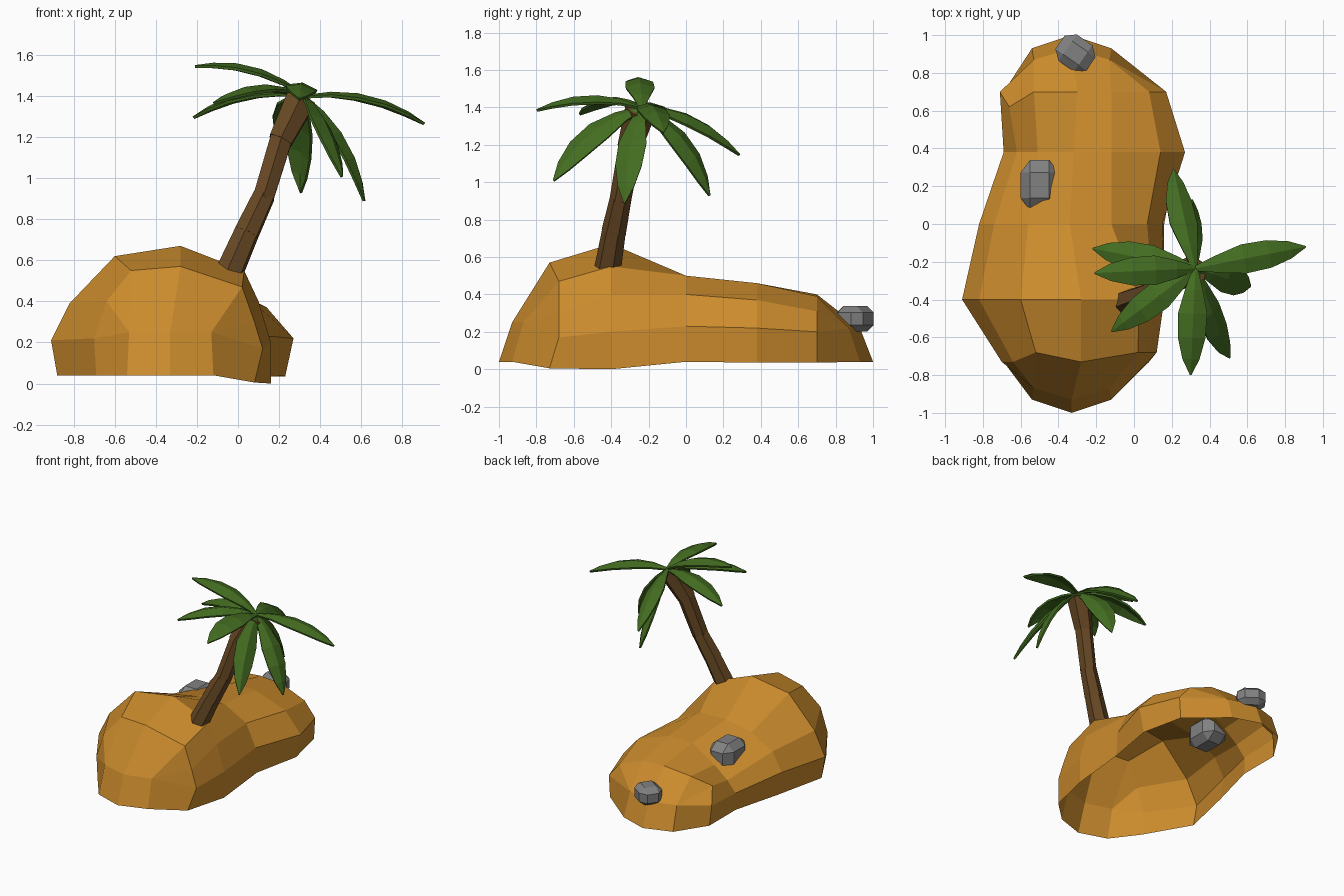
import bpy, bmesh, math
from mathutils import Vector, Matrix

if "Cube" in bpy.data.objects:
    bpy.data.objects.remove(bpy.data.objects["Cube"])


def material(name, rgb):
    m = bpy.data.materials.new(name)
    m.diffuse_color = (*rgb, 1)
    m.use_nodes = True
    m.node_tree.nodes["Principled BSDF"].inputs["Base Color"].default_value = m.diffuse_color
    return m


SAND = material("sand orange", (0.60, 0.26, 0.026))
BARK = material("bark brown", (0.14, 0.066, 0.018))
LEAF = material("leaf green", (0.057, 0.152, 0.015))
STONE = material("stone grey", (0.22, 0.22, 0.22))


def finish(bm, name, mat, recalc=True):
    if recalc:
        bmesh.ops.recalc_face_normals(bm, faces=bm.faces)
    me = bpy.data.meshes.new(name)
    bm.to_mesh(me)
    bm.free()
    me.materials.append(mat)
    ob = bpy.data.objects.new(name, me)
    bpy.context.collection.objects.link(ob)
    return ob


# Island: open-bottomed shell, lofted through five (x, z) arches along y
arches = {
    -0.73: [(-.69, .04), (-.70, .22), (-.64, .40), (-.52, .55), (-.28, .57),
            (.02, .47), (.08, .30), (.12, .17), (.08, .005)],
    -0.40: [(-.88, .04), (-.91, .21), (-.82, .39), (-.60, .62), (-.28, .67),
            (.03, .55), (.10, .40), (.16, .20), (.16, 0)],
    0.0: [(-.79, .04), (-.82, .22), (-.74, .36), (-.56, .46), (-.34, .50),
          (-.12, .50), (.07, .40), (.15, .23), (.16, .04)],
    0.38: [(-.69, .04), (-.69, .17), (-.62, .25), (-.51, .34), (-.32, .46),
           (-.12, .46), (.14, .37), (.27, .22), (.23, .035)],
    0.70: [(-.69, .04), (-.71, .20), (-.66, .31), (-.53, .38), (-.30, .40),
           (-.12, .39), (.08, .31), (.17, .20), (.16, .035)],
}
bm = bmesh.new()
rows = [[bm.verts.new((x, y, z)) for x, z in a] for y, a in arches.items()]
for i in (3, 5, 6, 7):          # front shoulders set back a little
    rows[0][i].co.y += .05
rows[4][2].co.y -= .08          # bulge beside the dent on the left
for a, b in zip(rows, rows[1:]):
    for i in range(8):
        bm.faces.new((a[i], a[i + 1], b[i + 1], b[i]))
# rounded ends, front and back
for r, s, zm in ((rows[0], -1, .25), (rows[-1], 1, .22)):
    b = [bm.verts.new((x, s * y, .04)) for x, y in ((-.54, .93), (-.33, 1), (-.12, .93))]
    e = [bm.verts.new((x, s * y, zm)) for x, y in ((-.53, .87), (-.33, .93), (-.13, .87))]
    low = [r[0]] + b + [r[8]]
    mid = [r[1]] + e + [r[7]]
    for i in range(4):
        bm.faces.new((low[i], low[i + 1], mid[i + 1], mid[i]))
    for f in ((r[1], r[2], e[0]), (r[2], r[3], e[0]), (r[3], r[4], e[1], e[0]),
              (r[4], r[5], e[2], e[1]), (r[5], r[6], e[2]), (r[6], r[7], e[2])):
        bm.faces.new(f)
finish(bm, "island", SAND)


# Trunk: stacked hexagonal segments along a leaning path
path = [Vector(p) for p in ((-.06, -.425, .50), (.045, -.385, .74), (.125, -.35, .91),
                            (.21, -.30, 1.19), (.305, -.245, 1.38))]
radii = [(.074, .064), (.066, .058), (.058, .062), (.066, .084)]
bm = bmesh.new()
for p, q, (r1, r2) in zip(path, path[1:], radii):
    d = q - p
    rot = d.to_track_quat('Z', 'Y').to_matrix().to_4x4()
    bmesh.ops.create_cone(bm, cap_ends=True, segments=6, radius1=r1, radius2=r2,
                          depth=d.length + .015,
                          matrix=Matrix.Translation((p + q) / 2) @ rot)
finish(bm, "trunk", BARK)


# Fronds: folded, arched leaves from the crown to each tip, some rolled towards +x
crown = Vector((.325, -.235, 1.405))
tips = [(.21, .29, 1.15, 25), (.91, -.12, 1.27, 0), (.62, -.33, .89, 0),
        (.51, -.71, 1.01, 35), (.30, -.80, 1.39, 10), (-.12, -.57, 1.37, 0),
        (-.21, -.26, 1.55, 0), (-.22, -.13, 1.30, 0), (.31, .13, .93, 40)]
outline = [(0, .014), (.2, .048), (.42, .078), (.65, .074), (.85, .046), (1, .004)]
for n, (x, y, z, roll) in enumerate(tips):
    d = Vector((x, y, z)) - crown
    side = d.cross(Vector((0, 0, 1))).normalized()
    rise = side.cross(d).normalized()
    turn = [Matrix.Rotation(math.radians(s * roll), 3, d) for s in (1, -1)]
    rot = max(turn, key=lambda m: (m @ rise).x)
    side, up = rot @ side, rot @ rise
    bm = bmesh.new()
    prev = None
    for t, w in outline:
        c = crown + d * t + rise * (.068 * 4 * t * (1 - t))
        row = [bm.verts.new(c + side * (k * w) - up * (abs(k) * w * .3)) for k in (-1, 0, 1)]
        if prev:
            for i in (0, 1):
                bm.faces.new((prev[i], prev[i + 1], row[i + 1], row[i]))
        prev = row
    bm.normal_update()
    if sum((f.normal.dot(up) for f in bm.faces)) < 0:
        bmesh.ops.reverse_faces(bm, faces=bm.faces)
    ob = finish(bm, f"frond_{n + 1}", LEAF, recalc=False)
    mod = ob.modifiers.new("thickness", 'SOLIDIFY')
    mod.thickness = .014


# Rocks: chamfered blocks
def rock(name, loc, size, turn):
    bm = bmesh.new()
    bmesh.ops.create_cube(bm, size=1)
    bmesh.ops.bevel(bm, geom=bm.edges[:], offset=.25, segments=1, affect='EDGES')
    bm.transform(Matrix.Translation(loc) @ Matrix.Rotation(turn, 4, 'Z')
                 @ Matrix.Diagonal((*size, 1)))
    finish(bm, name, STONE)


rock("back_rock", (-.31, .905, .27), (.20, .17, .135), math.radians(-35))
rock("middle_rock", (-.50, .205, .37), (.20, .27, .20), 0)
